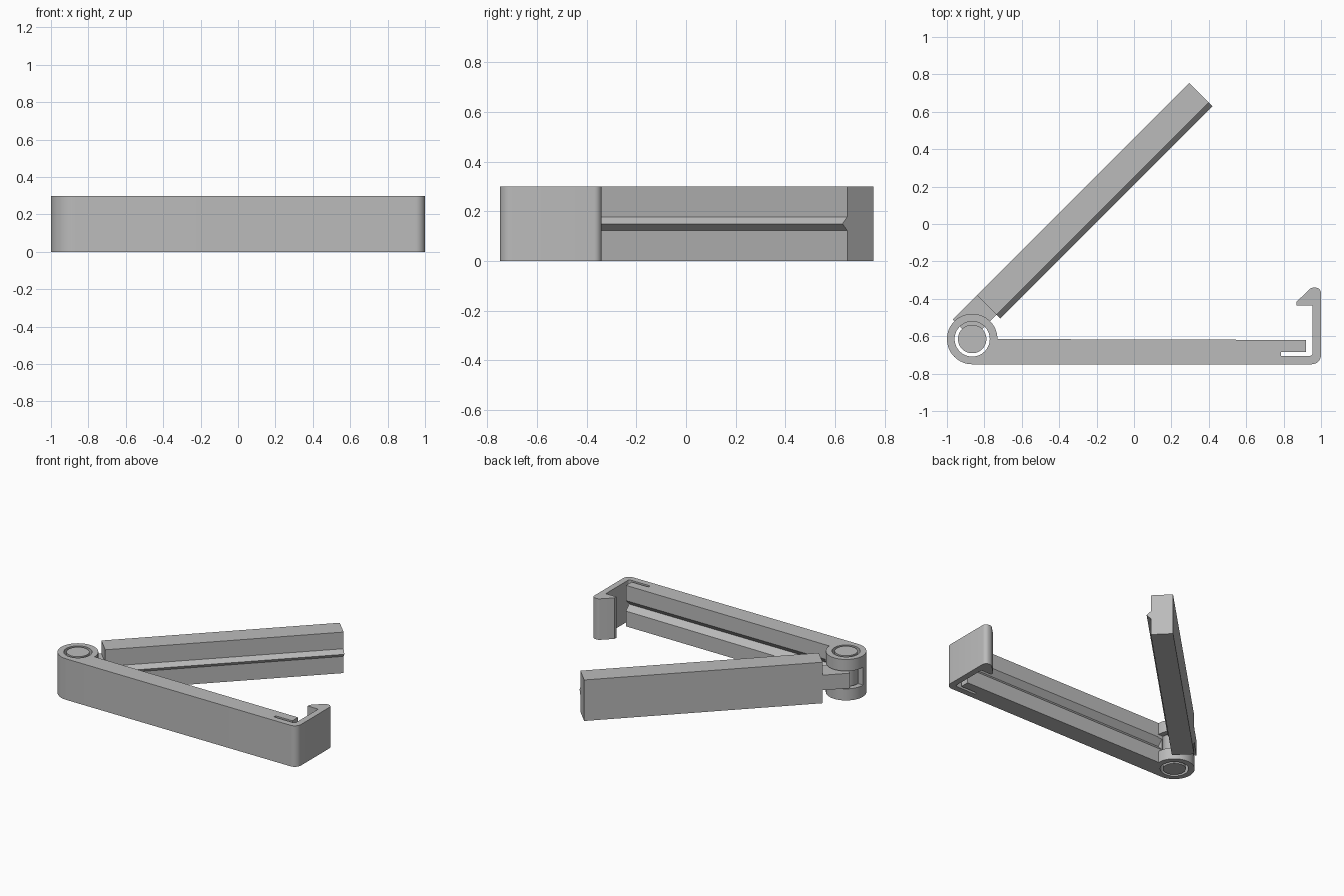
import bpy
import bmesh
from math import sin, cos, radians, pi
from mathutils import Matrix, Vector

if "Cube" in bpy.data.objects:
    bpy.data.objects.remove(bpy.data.objects["Cube"])

grey = bpy.data.materials.new("plain grey")
grey.use_nodes = True
COLOUR = (0.5, 0.5, 0.5, 1)
grey.diffuse_color = COLOUR
grey.node_tree.nodes["Principled BSDF"].inputs["Base Color"].default_value = COLOUR

H = 0.3
PIVOT = Vector((-0.865, -0.615, 0))
OPEN = Matrix.Translation(PIVOT) @ Matrix.Rotation(pi / 4, 4, "Z")
# Stands a (y, z) section up so that it runs along x
ALONG_X = Matrix(((0, 0, 1, 0), (1, 0, 0, 0), (0, 1, 0, 0), (0, 0, 0, 1)))


def arc(cx, cy, r, a0, a1, n):
    angles = [radians(a0 + (a1 - a0) * i / n) for i in range(n + 1)]
    return [(cx + r * cos(a), cy + r * sin(a)) for a in angles]


def prism(name, outline, z0, z1, matrix=Matrix()):
    bm = bmesh.new()
    face = bm.faces.new([bm.verts.new((x, y, z0)) for x, y in outline])
    top = bmesh.ops.extrude_face_region(bm, geom=[face])["geom"]
    verts = [v for v in top if isinstance(v, bmesh.types.BMVert)]
    bmesh.ops.translate(bm, verts=verts, vec=(0, 0, z1 - z0))
    bm.transform(matrix)
    bmesh.ops.recalc_face_normals(bm, faces=bm.faces)
    mesh = bpy.data.meshes.new(name)
    bm.to_mesh(mesh)
    bm.free()
    mesh.materials.append(grey)
    obj = bpy.data.objects.new(name, mesh)
    bpy.context.collection.objects.link(obj)
    return obj


def rect(x0, y0, x1, y1):
    return [(x0, y0), (x1, y0), (x1, y1), (x0, y1)]


def combine(obj, other, operation):
    bpy.context.view_layer.objects.active = obj
    mod = obj.modifiers.new("cut", "BOOLEAN")
    mod.operation = operation
    mod.solver = "EXACT"
    mod.object = other
    bpy.ops.object.modifier_apply(modifier=mod.name)
    bpy.data.objects.remove(other)


# Fixed arm with hinge barrel, flexing slot and catch hook in one outline
outline = arc(PIVOT.x, PIVOT.y, 0.135, 0, 270, 48)
outline += arc(0.95, -0.70, 0.05, 270, 360, 10)
outline += arc(0.97, -0.37, 0.03, 0, 90, 6)
outline += arc(0.96, -0.37, 0.03, 90, 135, 4)
outline += [(0.87, -0.415), (0.87, -0.437), (0.955, -0.437)]
outline += arc(0.94, -0.69, 0.015, 0, -90, 5)
outline += [(0.785, -0.705), (0.785, -0.685), (0.92, -0.685), (0.92, -0.62)]
fixed_arm = prism("fixed_arm", outline, 0, H)

# Pin hole, notch for the neck, and V groove
combine(fixed_arm, prism("hole", arc(PIVOT.x, PIVOT.y, 0.094, 0, 352.5, 47), -0.1, 0.4), "DIFFERENCE")
combine(fixed_arm, prism("notch", rect(-1.1, -0.618, -0.725, -0.4), 0.085, 0.215), "DIFFERENCE")
groove = [(-0.60, 0.09), (-0.60, 0.21), (-0.655, 0.15)]
combine(fixed_arm, prism("groove", groove, -0.76, 0.935, ALONG_X), "DIFFERENCE")

# Swinging arm, laid out along x from the pivot and then turned open
swing_arm = prism("swing_arm", rect(0.184, 0, 1.789, 0.148), 0, H, OPEN)
ridge = [(0.002, 0.12), (0.002, 0.18), (-0.028, 0.15)]
combine(swing_arm, prism("ridge", ridge, 0.184, 1.789, OPEN @ ALONG_X), "UNION")

# Neck joining the swinging arm to the hinge pin
neck = prism("hinge_neck", rect(0, 0, 0.184, 0.148), 0.095, 0.205, OPEN)
pin = prism("hinge_pin", arc(PIVOT.x, PIVOT.y, 0.076, 0, 352.5, 47), 0, H)

for obj in (fixed_arm, swing_arm, neck, pin):
    bpy.ops.object.select_all(action="DESELECT")
    obj.select_set(True)
    bpy.context.view_layer.objects.active = obj
    bpy.ops.object.shade_smooth_by_angle(angle=radians(30))
